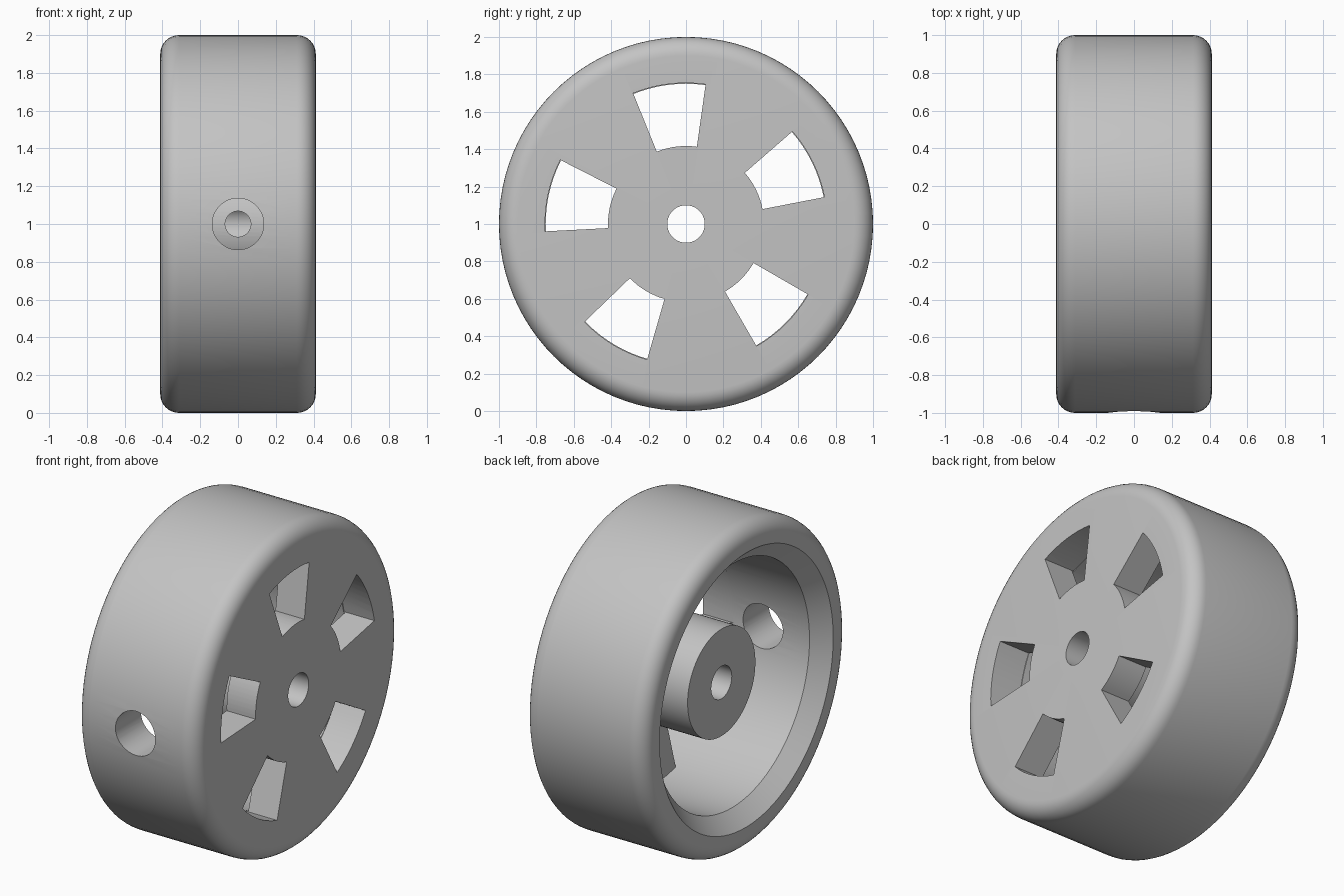
import bpy
import bmesh
from math import pi, sin, cos, radians
from mathutils import Matrix, Vector

cube = bpy.data.objects.get("Cube")
if cube:
    bpy.data.objects.remove(cube, do_unlink=True)

SEGMENTS = 96
HALF = 0.412      # half width of the wheel
FILLET = 0.1
FLOOR = 0.215     # inner face of the web
CAVITY = 0.75     # inner radius of the rim
CENTRE = Vector((0, 0, 1))

grey = bpy.data.materials.new("plain_grey")
grey.use_nodes = True
colour = (0.55, 0.55, 0.55, 1)
grey.diffuse_color = colour
grey.node_tree.nodes["Principled BSDF"].inputs["Base Color"].default_value = colour


def make_object(name, bm):
    bmesh.ops.recalc_face_normals(bm, faces=bm.faces)
    mesh = bpy.data.meshes.new(name)
    bm.to_mesh(mesh)
    bm.free()
    mesh.materials.append(grey)
    obj = bpy.data.objects.new(name, mesh)
    bpy.context.collection.objects.link(obj)
    return obj


def fillet(x, start, end, steps=8):
    """Rounded outer corner as (x, radius) points."""
    angles = [radians(start + (end - start) * i / steps) for i in range(steps + 1)]
    return [(x + FILLET * cos(a), 1 - FILLET + FILLET * sin(a)) for a in angles]


def lathe(name, profile):
    """Turn a closed (x, radius) profile around the x axis."""
    bm = bmesh.new()
    rings = []
    for i in range(SEGMENTS):
        a = 2 * pi * i / SEGMENTS
        rings.append([bm.verts.new((x, r * sin(a), 1 + r * cos(a))) for x, r in profile])
    for i, ring in enumerate(rings):
        after = rings[(i + 1) % SEGMENTS]
        for j in range(len(profile)):
            k = (j + 1) % len(profile)
            bm.faces.new((ring[j], ring[k], after[k], after[j]))
    return make_object(name, bm)


def radial_drill(name, radius, y0, y1):
    """Cylinder cutter along y."""
    bm = bmesh.new()
    place = Matrix.Translation(CENTRE + Vector((0, (y0 + y1) / 2, 0)))
    bmesh.ops.create_cone(bm, cap_ends=True, segments=48, radius1=radius, radius2=radius,
                          depth=y1 - y0, matrix=place @ Matrix.Rotation(pi / 2, 4, 'X'))
    return make_object(name, bm)


def window_cutter(name, middle, inner=0.417, outer=0.754, spread=15, steps=8):
    """Ring sector cutter along x, centred on an angle in degrees."""
    angles = [radians(middle - spread + 2 * spread * i / steps) for i in range(steps + 1)]
    outline = [(outer, a) for a in angles] + [(inner, a) for a in reversed(angles)]
    bm = bmesh.new()
    face = bm.faces.new([bm.verts.new((FLOOR - 0.01, r * cos(a), 1 + r * sin(a)))
                         for r, a in outline])
    grown = bmesh.ops.extrude_face_region(bm, geom=[face])
    moved = [v for v in grown["geom"] if isinstance(v, bmesh.types.BMVert)]
    bmesh.ops.translate(bm, verts=moved, vec=(0.3, 0, 0))
    return make_object(name, bm)


# Wheel body: rounded rim, web, hub and bore in one turned section
hub_end, hub_radius, bore = -0.242, 0.33, 0.1
profile = [(HALF, bore)]
profile += fillet(HALF - FILLET, 0, 90)
profile += fillet(FILLET - HALF, 90, 180)
profile += [(-HALF, CAVITY + 0.095), (-HALF + 0.095, CAVITY), (FLOOR, CAVITY),
            (FLOOR, hub_radius), (hub_end, hub_radius), (hub_end, bore)]
wheel = lathe("wheel", profile)

# Five windows through the web, a rim access hole and a hub screw hole
cutters = [window_cutter(f"window_cutter_{i + 1}", -45 + 71 * i) for i in range(5)]
cutters.append(radial_drill("rim_hole_cutter", 0.136, -1.2, -0.55))
cutters.append(radial_drill("screw_hole_cutter", 0.068, -0.45, 0))

bpy.ops.object.select_all(action='DESELECT')
wheel.select_set(True)
bpy.context.view_layer.objects.active = wheel
for cutter in cutters:
    cut = wheel.modifiers.new(cutter.name, 'BOOLEAN')
    cut.operation = 'DIFFERENCE'
    cut.solver = 'EXACT'
    cut.object = cutter
    bpy.ops.object.modifier_apply(modifier=cut.name)
    bpy.data.objects.remove(cutter, do_unlink=True)

bpy.ops.object.shade_smooth_by_angle(angle=radians(30))
